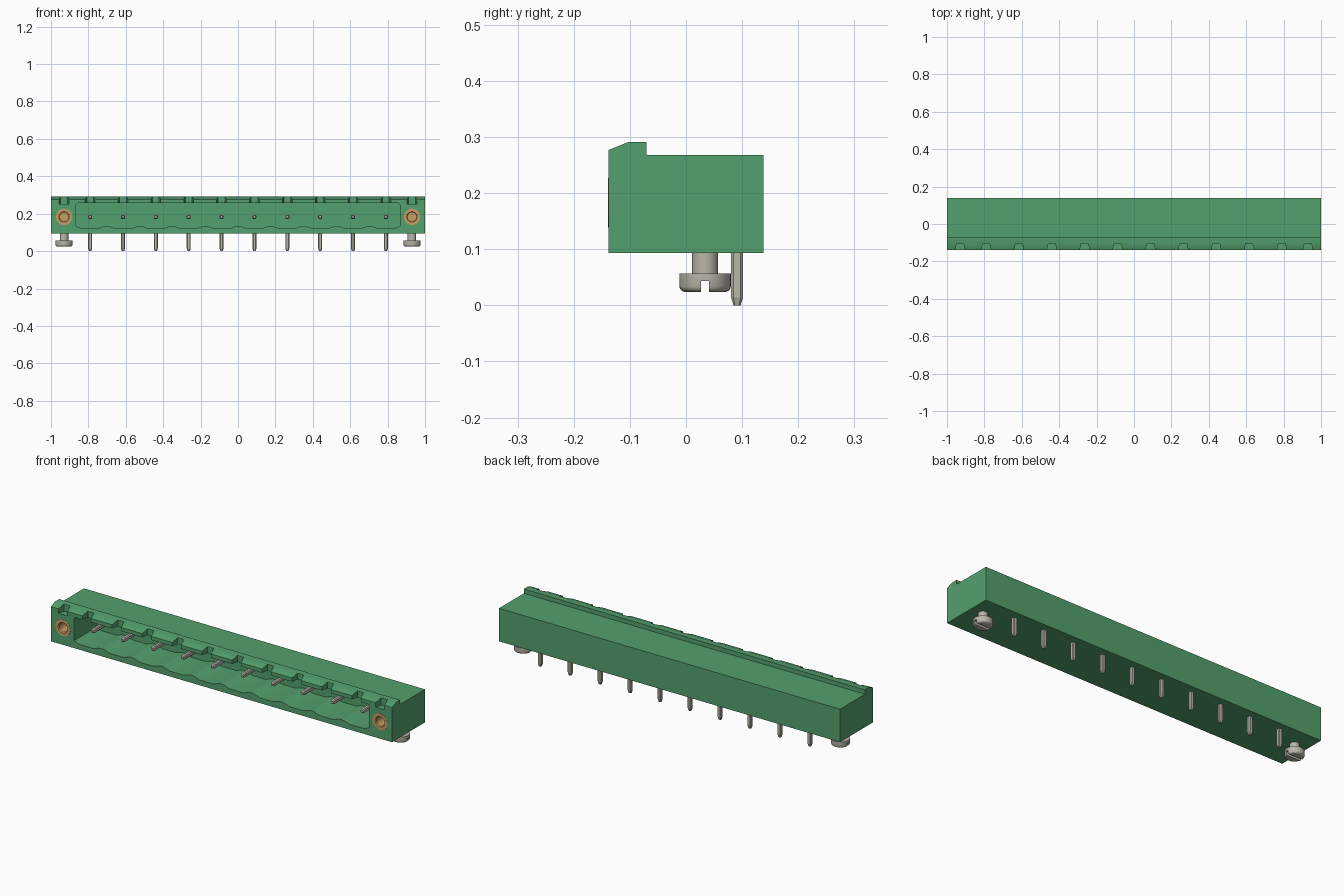
import bpy, bmesh, math
from mathutils import Matrix, Vector

if "Cube" in bpy.data.objects:
    bpy.data.objects.remove(bpy.data.objects["Cube"], do_unlink=True)


def material(name, rgb, metallic=0.0):
    m = bpy.data.materials.new(name)
    m.use_nodes = True
    m.diffuse_color = (*rgb, 1)
    m.node_tree.nodes["Principled BSDF"].inputs["Base Color"].default_value = (*rgb, 1)
    return m


GREEN = material("green plastic", (0.088, 0.352, 0.154))
STEEL = material("pale metal", (0.49, 0.47, 0.40))
BRASS = material("brass", (0.57, 0.34, 0.13))

PITCH = 0.1757
PIN_X = [(i - 4.5) * PITCH for i in range(10)]
END_X = 0.93
HOLE_Z = 0.183


def finish(name, bm, mat, smooth=True):
    bmesh.ops.recalc_face_normals(bm, faces=bm.faces[:])
    me = bpy.data.meshes.new(name)
    bm.to_mesh(me)
    bm.free()
    me.materials.append(mat)
    ob = bpy.data.objects.new(name, me)
    bpy.context.collection.objects.link(ob)
    if smooth:
        activate(ob)
        bpy.ops.object.shade_smooth_by_angle(angle=math.radians(30))
    return ob


def activate(ob):
    bpy.ops.object.select_all(action='DESELECT')
    ob.select_set(True)
    bpy.context.view_layer.objects.active = ob


def prism(bm, points, direction):
    """Extrude a closed outline of 3D points along a vector."""
    f = bm.faces.new([bm.verts.new(p) for p in points])
    r = bmesh.ops.extrude_face_region(bm, geom=[f])
    bmesh.ops.translate(bm, vec=Vector(direction),
                        verts=[v for v in r["geom"] if isinstance(v, bmesh.types.BMVert)])


def lathe(bm, profile, matrix, n=32):
    """Revolve (radius, height) rings about z; the profile closes on itself or on the axis."""
    rings = []
    for r, h in profile:
        count = 1 if r == 0 else n
        rings.append([bm.verts.new(matrix @ Vector((r * math.cos(2 * math.pi * k / n),
                                                    r * math.sin(2 * math.pi * k / n), h)))
                      for k in range(count)])
    for a, b in zip(rings, rings[1:]):
        for k in range(n):
            quad = [a[k % len(a)], a[(k + 1) % len(a)], b[(k + 1) % len(b)], b[k % len(b)]]
            bm.faces.new(list(dict.fromkeys(quad)))


def cut(target, bm):
    cutter = finish("cutter", bm, GREEN, smooth=False)
    cutter.hide_render = True
    mod = target.modifiers.new("cut", 'BOOLEAN')
    mod.operation = 'DIFFERENCE'
    mod.solver = 'EXACT'
    mod.object = cutter
    activate(target)
    bpy.ops.object.modifier_apply(modifier=mod.name)
    bpy.data.objects.remove(cutter, do_unlink=True)


# Housing: side outline with the latch ridge along the top front edge
bm = bmesh.new()
side = [(-0.138, 0.093), (0.138, 0.093), (0.138, 0.268), (-0.07, 0.268),
        (-0.07, 0.291), (-0.103, 0.291), (-0.138, 0.277)]
prism(bm, [(-1, y, z) for y, z in side], (2, 0, 0))
housing = finish("housing", bm, GREEN, smooth=False)

# Socket opening with a scalloped floor, one scallop per contact
bm = bmesh.new()
outline = [(0.865, 0.25), (0.858, 0.257), (-0.858, 0.257), (-0.865, 0.25)]
steps = 120
for i in range(steps + 1):
    x = -0.865 + 1.73 * i / steps
    wave = max(0.0, -math.cos(2 * math.pi * (x - PIN_X[0]) / PITCH))
    outline.append((x, 0.121 + 0.013 * wave))
prism(bm, [(x, -0.2, z) for x, z in outline], (0, 0.25, 0))
cut(housing, bm)

# Tapered coding notches through the ridge
bm = bmesh.new()
for x in [-END_X, *PIN_X, END_X]:
    plan = [(-0.029, -0.15), (0.029, -0.15), (0.018, -0.103), (-0.018, -0.103)]
    prism(bm, [(x + px, py, 0.253) for px, py in plan], (0, 0, 0.06))
cut(housing, bm)

# Bores for the threaded inserts
TO_BACK = Matrix.Rotation(-math.pi / 2, 4, 'X')
bm = bmesh.new()
for s in (-1, 1):
    m = Matrix.Translation((s * END_X, -0.138, HOLE_Z)) @ TO_BACK
    lathe(bm, [(0, -0.05), (0.044, -0.05), (0.044, 0.17), (0, 0.17)], m)
cut(housing, bm)
activate(housing)
bpy.ops.object.shade_smooth_by_angle(angle=math.radians(30))

for s, label in ((-1, "right"), (1, "left")):
    # Threaded insert: blind brass sleeve
    bm = bmesh.new()
    m = Matrix.Translation((s * END_X, -0.138, HOLE_Z)) @ TO_BACK
    lathe(bm, [(0, 0.12), (0.024, 0.12), (0.024, 0.004), (0.028, -0.001),
               (0.044, -0.001), (0.044, 0.17), (0, 0.17)], m)
    finish(label + "_threaded_insert", bm, BRASS)

    # Mounting screw with a slotted, rounded head
    bm = bmesh.new()
    m = Matrix.Translation((s * END_X, 0.034, 0))
    lathe(bm, [(0, 0.024), (0.036, 0.024), (0.041, 0.0255), (0.0445, 0.029), (0.046, 0.034),
               (0.046, 0.057), (0.023, 0.057), (0.023, 0.097), (0, 0.097)], m)
    screw = finish(label + "_mounting_screw", bm, STEEL, smooth=False)
    bm = bmesh.new()
    bmesh.ops.create_cube(bm, size=1, matrix=Matrix.Translation((s * END_X, 0.034, 0.028))
                          @ Matrix.Diagonal((0.2, 0.014, 0.03, 1)))
    cut(screw, bm)
    activate(screw)
    bpy.ops.object.shade_smooth_by_angle(angle=math.radians(30))


def bar(bm, matrix, length, width, tip):
    """Square bar along +z with a tapered tip at the origin and trimmed long edges."""
    rings = []
    for h, w in ((0, width * 0.6), (tip, width), (length, width)):
        a, b = w / 2, w * 0.3
        loop = [(a, -b), (a, b), (b, a), (-b, a), (-a, b), (-a, -b), (-b, -a), (b, -a)]
        rings.append([bm.verts.new(matrix @ Vector((x, y, h))) for x, y in loop])
    for lo, hi in zip(rings, rings[1:]):
        for k in range(8):
            bm.faces.new([lo[k], lo[(k + 1) % 8], hi[(k + 1) % 8], hi[k]])
    bm.faces.new(rings[0])
    bm.faces.new(rings[-1])


# Contacts: a solder leg below and a mating pin inside the socket
for i, x in enumerate(PIN_X, 1):
    bm = bmesh.new()
    bar(bm, Matrix.Translation((x, 0.091, 0)), 0.19, 0.021, 0.014)
    bar(bm, Matrix.Translation((x, -0.093, HOLE_Z)) @ TO_BACK, 0.18, 0.021, 0.012)
    finish(f"contact_pin_{i}", bm, STEEL, smooth=False)
